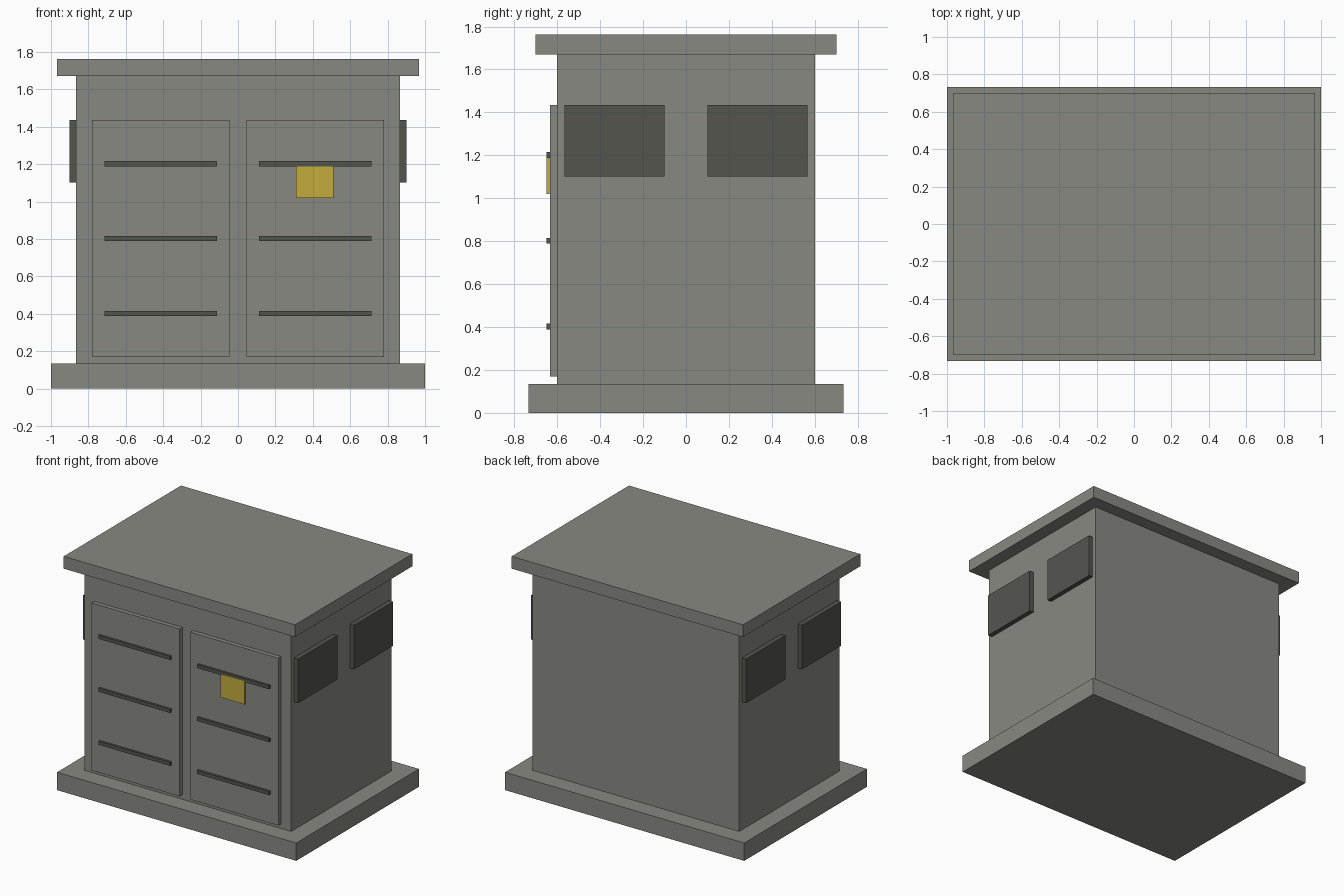
import bpy

if "Cube" in bpy.data.objects:
    bpy.data.objects.remove(bpy.data.objects["Cube"])


def material(name, rgb):
    m = bpy.data.materials.new(name)
    m.diffuse_color = (*rgb, 1.0)
    m.use_nodes = True
    m.node_tree.nodes["Principled BSDF"].inputs["Base Color"].default_value = m.diffuse_color
    return m


CONCRETE = material("concrete_grey", (0.25, 0.25, 0.225))
DARK = material("dark_grey", (0.09, 0.09, 0.078))
YELLOW = material("warning_yellow", (0.55, 0.41, 0.047))


def box(name, x, y, z, mat):
    """Box spanning the given (min, max) range on each axis."""
    spans = (x, y, z)
    bpy.ops.mesh.primitive_cube_add(size=1, location=[(a + b) / 2 for a, b in spans])
    ob = bpy.context.object
    ob.name = name
    ob.scale = [b - a for a, b in spans]
    bpy.ops.object.transform_apply(location=False, rotation=False, scale=True)
    ob.data.materials.append(mat)
    return ob


def mirrored(side, a, b):
    return tuple(sorted((side * a, side * b)))


# Main housing
box("base_slab", (-1, 1), (-0.733, 0.733), (0, 0.135), CONCRETE)
box("cabinet_body", (-0.865, 0.865), (-0.6, 0.6), (0.135, 1.67), CONCRETE)
box("roof_slab", (-0.967, 0.967), (-0.7, 0.7), (1.67, 1.763), CONCRETE)

for side, label in ((-1, "left"), (1, "right")):
    # Front door with three horizontal louvre bars
    box(f"{label}_door", mirrored(side, 0.045, 0.78), (-0.633, -0.6),
        (0.17, 1.435), CONCRETE)
    for i, z in enumerate((0.402, 0.802, 1.202)):
        box(f"{label}_door_bar_{i + 1}", mirrored(side, 0.113, 0.713),
            (-0.65, -0.633), (z - 0.0135, z + 0.0135), DARK)
    # Side vents, front and back
    for end, place in ((-1, "front"), (1, "back")):
        box(f"{label}_{place}_vent", mirrored(side, 0.865, 0.9),
            mirrored(end, 0.1, 0.566), (1.102, 1.435), DARK)

# Warning plate hanging below the top bar of the right door
box("warning_plate", (0.31, 0.51), (-0.65, -0.637), (1.019, 1.195), YELLOW)
